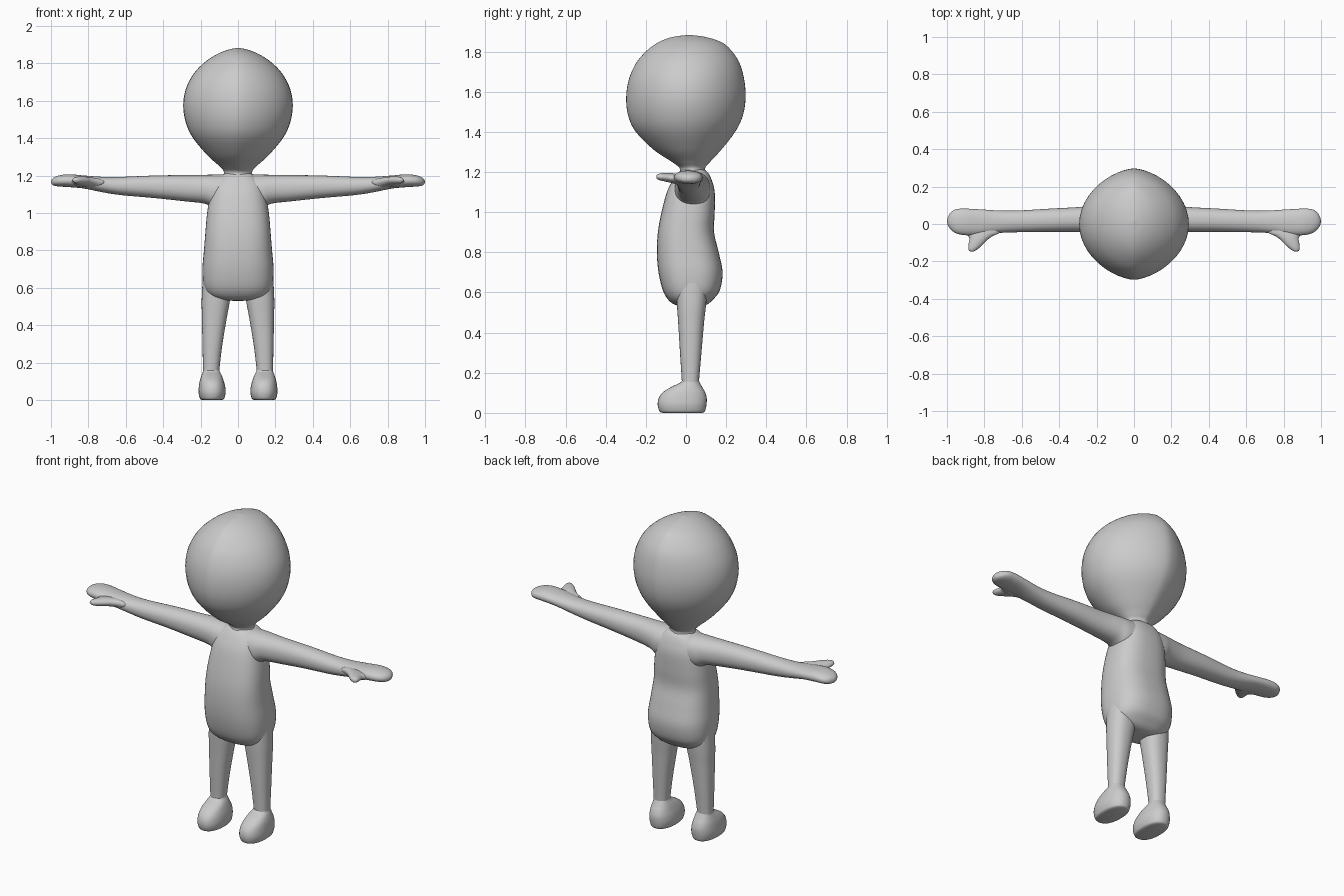
import bpy, bmesh, math


def spline(rows, t):
    # Catmull-Rom interpolation through the section rows
    i = min(int(t), len(rows) - 2)
    f = t - i
    a, b, c, d = (rows[max(0, min(len(rows) - 1, i + k))] for k in (-1, 0, 1, 2))
    return [0.5 * (2 * q + (r - p) * f + (2 * p - 5 * q + 4 * r - s) * f * f
                   + (3 * q - p - 3 * r + s) * f ** 3) for p, q, r, s in zip(a, b, c, d)]


def loft(name, axis, rows, powers=(2, 2), mirror=False, sides=48, steps=6):
    """Rows: position on axis, then low/high extents on the two other axes."""
    u, v = [k for k in range(3) if k != axis]
    bm = bmesh.new()
    rings = []
    count = (len(rows) - 1) * steps

    def point(t, a, b):
        p = [0, 0, 0]
        p[axis], p[u], p[v] = t, a, b
        return bm.verts.new(p)

    for k in range(count + 1):
        t, u0, u1, v0, v1 = spline(rows, k / steps)
        ring = []
        for j in range(sides):
            ang = 2 * math.pi * j / sides
            c, s = math.cos(ang), math.sin(ang)
            c = math.copysign(abs(c) ** (2 / powers[0]), c)
            s = math.copysign(abs(s) ** (2 / powers[1]), s)
            ring.append(point(t, (u0 + u1) / 2 + c * (u1 - u0) / 2,
                              (v0 + v1) / 2 + s * (v1 - v0) / 2))
        rings.append(ring)
    for r0, r1 in zip(rings, rings[1:]):
        for j in range(sides):
            n = (j + 1) % sides
            bm.faces.new((r0[j], r0[n], r1[n], r1[j]))
    for ring, row in ((rings[0], rows[0]), (rings[-1], rows[-1])):
        tip = point(row[0], (row[1] + row[2]) / 2, (row[3] + row[4]) / 2)
        for j in range(sides):
            bm.faces.new((ring[j], ring[(j + 1) % sides], tip))
    bmesh.ops.recalc_face_normals(bm, faces=bm.faces)
    mesh = bpy.data.meshes.new(name)
    bm.to_mesh(mesh)
    bm.free()
    ob = bpy.data.objects.new(name, mesh)
    bpy.context.collection.objects.link(ob)
    if mirror:
        ob.modifiers.new("mirror", 'MIRROR')
    bpy.ops.object.select_all(action='DESELECT')
    ob.select_set(True)
    bpy.context.view_layer.objects.active = ob
    bpy.ops.object.shade_smooth_by_angle(angle=math.radians(50))
    return ob


# Head with short neck, slightly ridged at front and back
loft("head", 2, [
    (1.17, -.10, .10, -.05, .12), (1.215, -.075, .075, -.03, .095),
    (1.25, -.10, .10, -.07, .12), (1.31, -.165, .165, -.16, .175),
    (1.40, -.24, .24, -.25, .245), (1.48, -.278, .278, -.288, .283),
    (1.57, -.293, .293, -.298, .297), (1.66, -.28, .28, -.285, .29),
    (1.74, -.24, .24, -.25, .268), (1.80, -.185, .185, -.20, .23),
    (1.845, -.12, .12, -.14, .18), (1.872, -.055, .055, -.07, .10),
    (1.883, -.003, .003, .015, .021)], powers=(1.6, 2))

# Torso with round belly and seat
loft("torso", 2, [
    (.53, -.02, .02, -.01, .07), (.537, -.10, .10, -.05, .10),
    (.56, -.155, .155, -.085, .13), (.61, -.183, .183, -.115, .168),
    (.70, -.19, .19, -.137, .182), (.80, -.182, .182, -.145, .163),
    (.90, -.174, .174, -.14, .14), (1.0, -.165, .165, -.122, .143),
    (1.10, -.148, .148, -.095, .143), (1.16, -.128, .128, -.065, .128),
    (1.20, -.09, .09, -.035, .107), (1.215, -.06, .06, -.01, .08)],
    powers=(2.6, 2.6))

# Arms with mitten hands
loft("arm", 0, [
    (0, -.055, .125, 1.03, 1.205), (.12, -.055, .12, 1.025, 1.205),
    (.18, -.048, .108, 1.05, 1.204), (.28, -.043, .092, 1.062, 1.203),
    (.45, -.042, .082, 1.08, 1.20), (.62, -.044, .072, 1.095, 1.193),
    (.72, -.048, .072, 1.11, 1.193), (.82, -.06, .078, 1.13, 1.20),
    (.90, -.06, .082, 1.138, 1.207), (.95, -.05, .079, 1.141, 1.202),
    (.98, -.03, .062, 1.145, 1.192), (.995, -.006, .036, 1.153, 1.18),
    (1.0, .013, .017, 1.165, 1.168)], powers=(2.2, 2.2), mirror=True)

# Thumbs
loft("thumb", 1, [
    (-.148, .863, .867, 1.175, 1.178), (-.143, .849, .881, 1.165, 1.188),
    (-.128, .828, .886, 1.158, 1.193), (-.105, .803, .884, 1.153, 1.195),
    (-.08, .778, .880, 1.147, 1.195), (-.062, .75, .887, 1.143, 1.193),
    (-.045, .715, .90, 1.138, 1.19), (-.01, .70, .90, 1.14, 1.185)],
    mirror=True, sides=32)

# Legs
loft("leg", 2, [
    (.13, .10, .187, -.022, .066), (.16, .10, .187, -.021, .065),
    (.30, .083, .19, -.03, .077), (.45, .058, .193, -.039, .09),
    (.54, .042, .194, -.045, .10), (.66, .03, .188, -.05, .11)],
    powers=(2.3, 2.3), mirror=True, sides=36)

# Feet
loft("foot", 2, [
    (0, .088, .19, -.115, .08), (.008, .074, .203, -.132, .094),
    (.04, .066, .211, -.141, .102), (.075, .069, .209, -.135, .103),
    (.105, .077, .204, -.112, .094), (.13, .086, .196, -.072, .08),
    (.15, .096, .188, -.03, .069), (.162, .101, .185, -.019, .063)],
    powers=(2.3, 2.3), mirror=True, sides=36)
